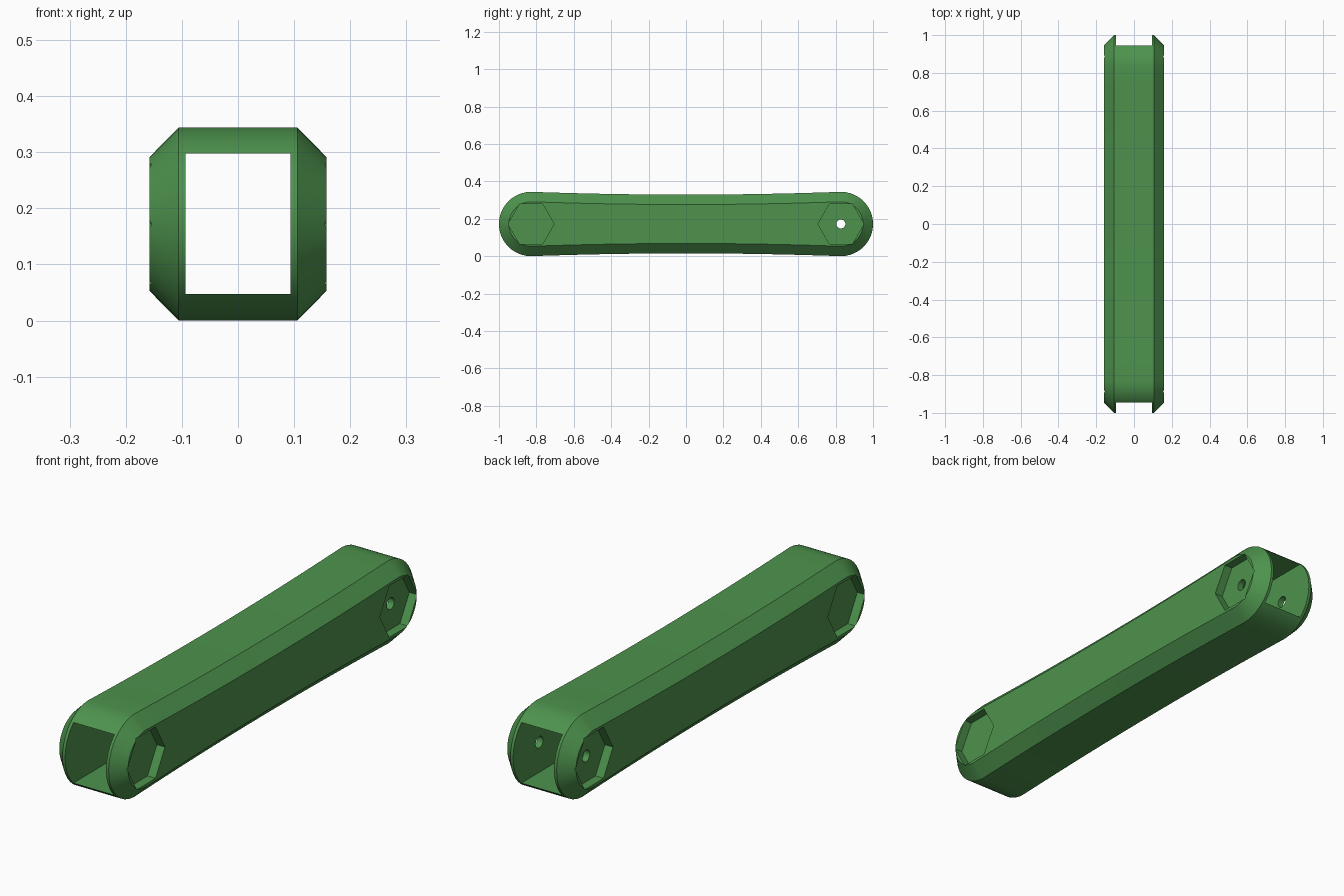
import bpy, bmesh, math

if "Cube" in bpy.data.objects:
    bpy.data.objects.remove(bpy.data.objects["Cube"])

R = 0.172          # end radius and mid height
C = 0.828          # end centre along y
CH = 0.053         # chamfer
X_OUT, X_IN = 0.158, 0.106

green = bpy.data.materials.new("green")
green.diffuse_color = (0.075, 0.29, 0.075, 1)
green.use_nodes = True
green.node_tree.nodes["Principled BSDF"].inputs["Base Color"].default_value = green.diffuse_color


def outline(inset):
    """Side outline: two round ends joined by slightly waisted edges."""
    pts = []
    n = 24
    for s in (1, -1):
        for i in range(n + 1):                      # round end
            a = math.radians(-88 + 176 * i / n)
            pts.append((s * (C + (R - inset) * math.cos(a)),
                        R + s * (R - inset) * math.sin(a)))
        for i in range(1, 16):                      # waisted edge
            t = 1 - 2 * i / 16
            half = 0.157 + 0.015 * t * t - inset
            pts.append((s * t * C, R + s * half))
    return pts


def make(name, bm):
    bmesh.ops.recalc_face_normals(bm, faces=bm.faces)
    me = bpy.data.meshes.new(name)
    bm.to_mesh(me)
    bm.free()
    ob = bpy.data.objects.new(name, me)
    bpy.context.collection.objects.link(ob)
    me.materials.append(green)
    return ob


def prism(name, rings):
    """Loft of rings, each a list of 3D points, closed by end caps."""
    bm = bmesh.new()
    rows = [[bm.verts.new(p) for p in r] for r in rings]
    n = len(rows[0])
    for a, b in zip(rows, rows[1:]):
        for i in range(n):
            j = (i + 1) % n
            bm.faces.new((a[i], a[j], b[j], b[i]))
    bm.faces.new(rows[0])
    bm.faces.new(rows[-1])
    return make(name, bm)


def polygon_cutter(name, y, radius, sides, x0, x1):
    ring = [(y + radius * math.cos(math.tau * i / sides),
             R + radius * math.sin(math.tau * i / sides)) for i in range(sides)]
    return prism(name, [[(x, *p) for p in ring] for x in (x0, x1)])


# chamfered arm body
arm = prism("arm", [[(x, *p) for p in outline(ins)] for x, ins in
                    ((-X_OUT, CH), (-X_IN, 0), (X_IN, 0), (X_OUT, CH))])

# rectangular channel through the whole length
slot = [(-0.094, 0.047), (0.094, 0.047), (0.094, 0.298), (-0.094, 0.298)]
cutters = [prism("channel_cutter", [[(x, y, z) for x, z in slot] for y in (-1.2, 1.2)])]

# hexagonal recesses on both sides of both ends
for sx in (-1, 1):
    for sy in (-1, 1):
        cutters.append(polygon_cutter("hex_cutter", sy * C, 0.123, 6, sx * 0.121, sx * 0.3))

# bolt hole through the back end only
cutters.append(polygon_cutter("bolt_hole_cutter", C, 0.024, 32, -0.3, 0.3))

for c in cutters:
    c.hide_render = True
    m = arm.modifiers.new(c.name, 'BOOLEAN')
    m.operation = 'DIFFERENCE'
    m.solver = 'EXACT'
    m.object = c

# apply the cuts, then drop the cutters
bpy.context.view_layer.objects.active = arm
arm.select_set(True)
for m in list(arm.modifiers):
    bpy.ops.object.modifier_apply(modifier=m.name)
for c in cutters:
    bpy.data.objects.remove(c)

bpy.ops.object.select_all(action='DESELECT')
arm.select_set(True)
bpy.ops.object.shade_smooth_by_angle(angle=math.radians(25))
